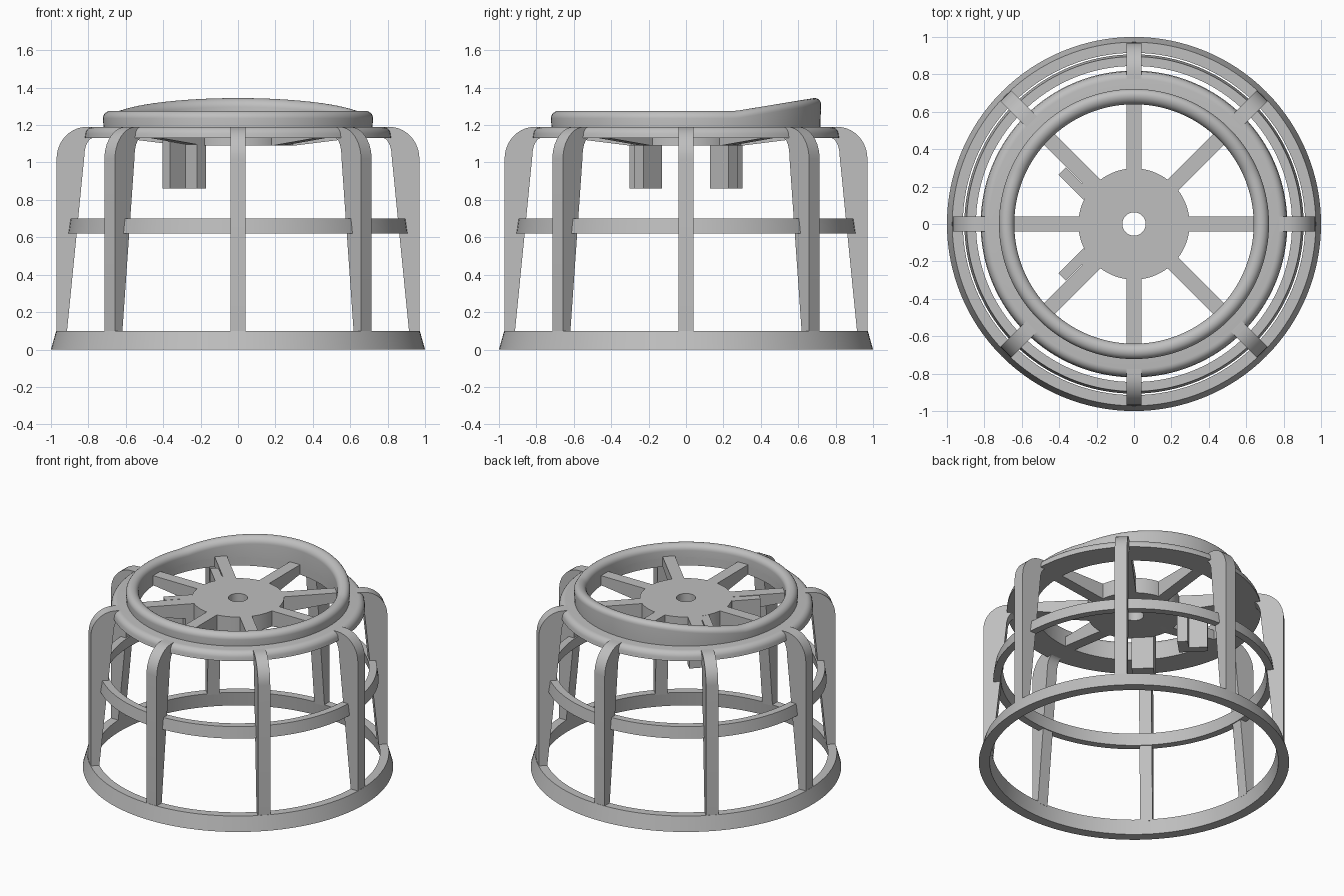
import bpy, bmesh, math
from mathutils import Matrix

if "Cube" in bpy.data.objects:
    bpy.data.objects.remove(bpy.data.objects["Cube"])

grey = bpy.data.materials.new("plain_grey")
grey.diffuse_color = (0.52, 0.52, 0.52, 1)
grey.use_nodes = True
grey.node_tree.nodes["Principled BSDF"].inputs["Base Color"].default_value = grey.diffuse_color


def finish(name, bm):
    bmesh.ops.recalc_face_normals(bm, faces=bm.faces)
    me = bpy.data.meshes.new(name)
    bm.to_mesh(me)
    bm.free()
    me.materials.append(grey)
    ob = bpy.data.objects.new(name, me)
    bpy.context.collection.objects.link(ob)
    bpy.ops.object.select_all(action='DESELECT')
    ob.select_set(True)
    bpy.context.view_layer.objects.active = ob
    bpy.ops.object.shade_smooth_by_angle(angle=math.radians(35))
    return ob


def lathe(name, profile, lift=None, segs=128):
    """Revolve a closed (radius, z) profile; lift raises z by position."""
    bm = bmesh.new()
    rings = []
    for i in range(segs):
        a = 2 * math.pi * i / segs
        ring = []
        for r, z in profile:
            x, y = r * math.cos(a), r * math.sin(a)
            ring.append(bm.verts.new((x, y, z + (lift(y, z) if lift else 0))))
        rings.append(ring)
    n = len(profile)
    for i in range(segs):
        p, q = rings[i], rings[(i + 1) % segs]
        for j in range(n):
            k = (j + 1) % n
            bm.faces.new((p[j], q[j], q[k], p[k]))
    return finish(name, bm)


def prism(name, points, matrix):
    """Extrude a closed outline between two offsets: points = (low, high)."""
    bm = bmesh.new()
    low, high = ([bm.verts.new(matrix @ p) for p in side] for side in points)
    n = len(low)
    bm.faces.new(low)
    bm.faces.new(high[::-1])
    for j in range(n):
        k = (j + 1) % n
        bm.faces.new((low[j], low[k], high[k], high[j]))
    return finish(name, bm)


def radial_bar(name, profile, angle, half=0.04):
    from mathutils import Vector
    sides = [[Vector((r, s, z)) for r, z in profile] for s in (-half, half)]
    return prism(name, sides, Matrix.Rotation(angle, 4, 'Z'))


def arc(cx, cz, rx, rz, a0, a1, n):
    return [(cx + rx * math.cos(math.radians(a0 + (a1 - a0) * i / n)),
             cz + rz * math.sin(math.radians(a0 + (a1 - a0) * i / n)))
            for i in range(n + 1)]


# Hoops of the cage
lathe("base_ring", [(0.93, 0), (1.0, 0), (0.972, 0.1), (0.915, 0.1)])
lathe("middle_ring", [(0.857, 0.62), (0.907, 0.62), (0.895, 0.70), (0.845, 0.70)])
lathe("top_flange", [(0.64, 1.13), (0.82, 1.13)]
      + arc(0.775, 1.145, 0.042, 0.045, 0, 90, 6) + [(0.64, 1.19)])


# Rounded rim that ramps up towards the back
def ramp(y, z):
    return max(0.0, y - 0.27) * 0.165 if z > 1.22 else 0.0


lathe("rim", [(0.64, 1.17), (0.718, 1.17)]
      + arc(0.681, 1.236, 0.041, 0.04, 0, 180, 12), ramp)

# Curved cage ribs and tapered hub spokes
rib = ([(0.915, 0.09), (0.97, 0.09)]
       + arc(0.81, 1.02, 0.16, 0.17, 0, 90, 10)
       + [(0.77, 1.19), (0.77, 1.135)]
       + arc(0.775, 1.03, 0.047, 0.10, 80, 0, 6))
spoke = [(0.2, 1.09), (0.3, 1.09), (0.62, 1.13), (0.66, 1.13), (0.66, 1.2), (0.2, 1.2)]
for i in range(8):
    a = i * math.pi / 4
    radial_bar(f"rib_{i + 1}", rib, a)
    radial_bar(f"spoke_{i + 1}", spoke, a)

# Hub with centre hole
lathe("hub", [(0.0625, 1.09), (0.297, 1.09), (0.297, 1.2), (0.0625, 1.2)])

# Two L-shaped pegs hanging beside the left diagonal spokes
peg = [(0.283, -0.04), (0.351, -0.04), (0.351, 0.045), (0.471, 0.045),
       (0.471, 0.1), (0.283, 0.1)]
for side, label in ((1, "back"), (-1, "front")):
    turn = Matrix.Rotation(side * math.radians(135), 4, 'Z')
    from mathutils import Vector
    outline = [[Vector((u, side * t, z)) for u, t in peg] for z in (0.86, 1.199)]
    prism(f"{label}_peg", outline, turn)
